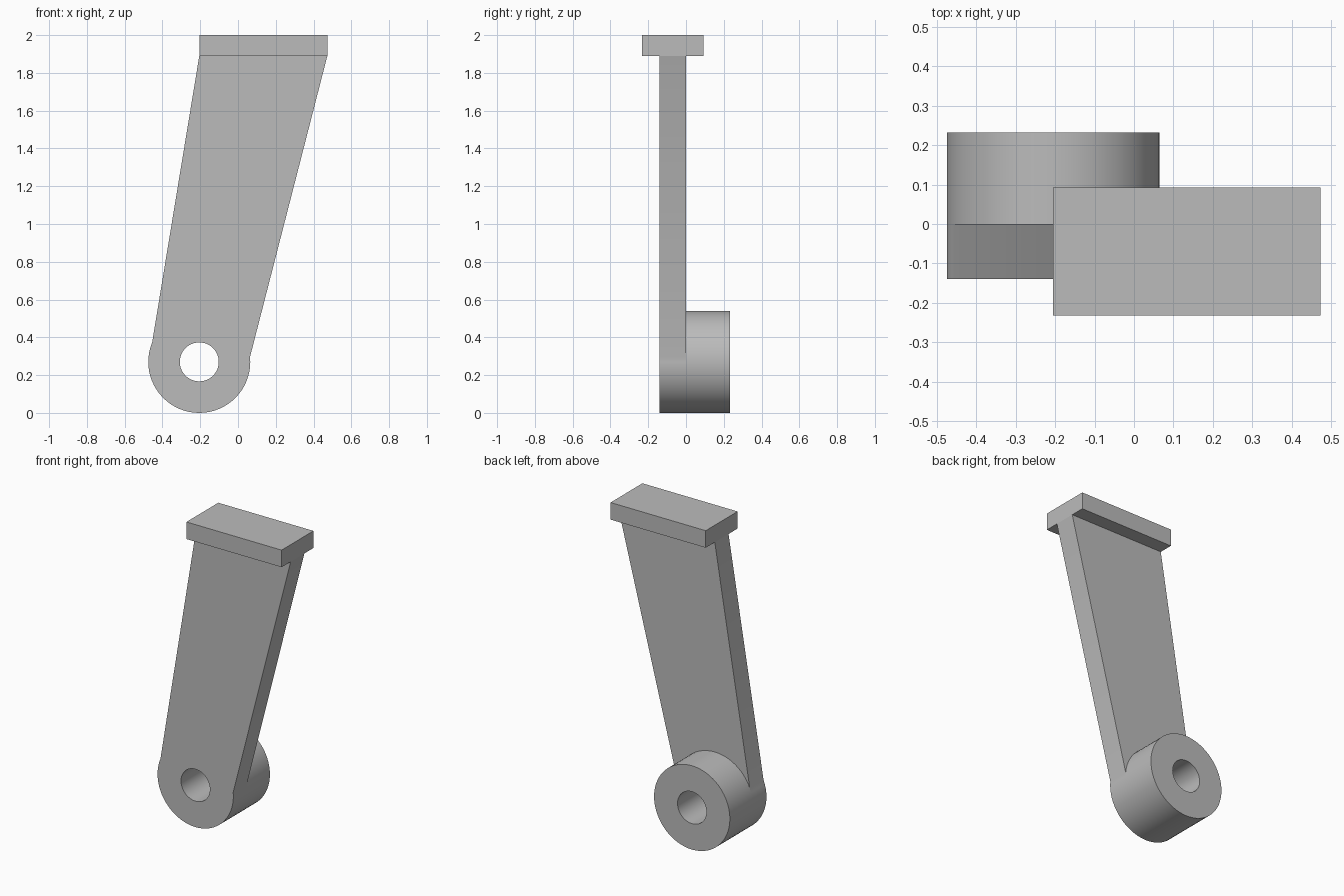
import bpy, bmesh
from math import cos, sin, pi, radians
from mathutils import Vector

cube = bpy.data.objects.get("Cube")
if cube:
    bpy.data.objects.remove(cube, do_unlink=True)

grey = bpy.data.materials.new("plain grey")
grey.use_nodes = True
colour = (0.5, 0.5, 0.5, 1)
grey.diffuse_color = colour
grey.node_tree.nodes["Principled BSDF"].inputs["Base Color"].default_value = colour

SEGMENTS = 64
PIVOT_X, PIVOT_Z, RADIUS, HOLE = -0.205, 0.27, 0.27, 0.103
LEFT, RIGHT, PLATE_Z, TOP = -0.205, 0.473, 1.89, 2.0
FRONT, BACK, HUB_BACK = -0.14, 0.0, 0.232


def ring(radius, first, last):
    """Points on a circle around the pivot, from step first to step last."""
    steps = [2 * pi * i / SEGMENTS for i in range(first, last + 1)]
    return [(PIVOT_X + radius * cos(a), PIVOT_Z + radius * sin(a)) for a in steps]


def prism(name, outline, y0, y1):
    """Extrude an x-z outline from y0 to y1."""
    bm = bmesh.new()
    face = bm.faces.new([bm.verts.new((x, y0, z)) for x, z in outline])
    new = bmesh.ops.extrude_face_region(bm, geom=[face])["geom"]
    verts = [v for v in new if isinstance(v, bmesh.types.BMVert)]
    bmesh.ops.translate(bm, vec=Vector((0, y1 - y0, 0)), verts=verts)
    bmesh.ops.recalc_face_normals(bm, faces=bm.faces)
    mesh = bpy.data.meshes.new(name)
    bm.to_mesh(mesh)
    bm.free()
    mesh.materials.append(grey)
    obj = bpy.data.objects.new(name, mesh)
    bpy.context.collection.objects.link(obj)
    return obj


def drill(obj, cutter):
    mod = obj.modifiers.new("bore", "BOOLEAN")
    mod.operation, mod.solver, mod.object = "DIFFERENCE", "EXACT", cutter
    bpy.ops.object.select_all(action="DESELECT")
    bpy.context.view_layer.objects.active = obj
    obj.select_set(True)
    bpy.ops.object.modifier_apply(modifier=mod.name)
    bpy.ops.object.shade_smooth_by_angle(angle=radians(25))


# Tapered arm with a rounded lower end
arm_outline = ring(RADIUS, 28, SEGMENTS + 1) + [(RIGHT, PLATE_Z), (LEFT, PLATE_Z)]
arm = prism("arm", arm_outline, FRONT, BACK)

# Round hub behind the arm
hub = prism("hub", ring(RADIUS, 0, SEGMENTS - 1), BACK, HUB_BACK)

# Bore through arm and hub
bore = prism("bore_cutter", ring(HOLE, 0, SEGMENTS - 1), FRONT - 0.1, HUB_BACK + 0.1)
drill(arm, bore)
drill(hub, bore)
bpy.data.objects.remove(bore, do_unlink=True)

# Flat mounting plate on top
prism("top_plate", [(LEFT, PLATE_Z), (RIGHT, PLATE_Z), (RIGHT, TOP), (LEFT, TOP)], -0.232, 0.092)
